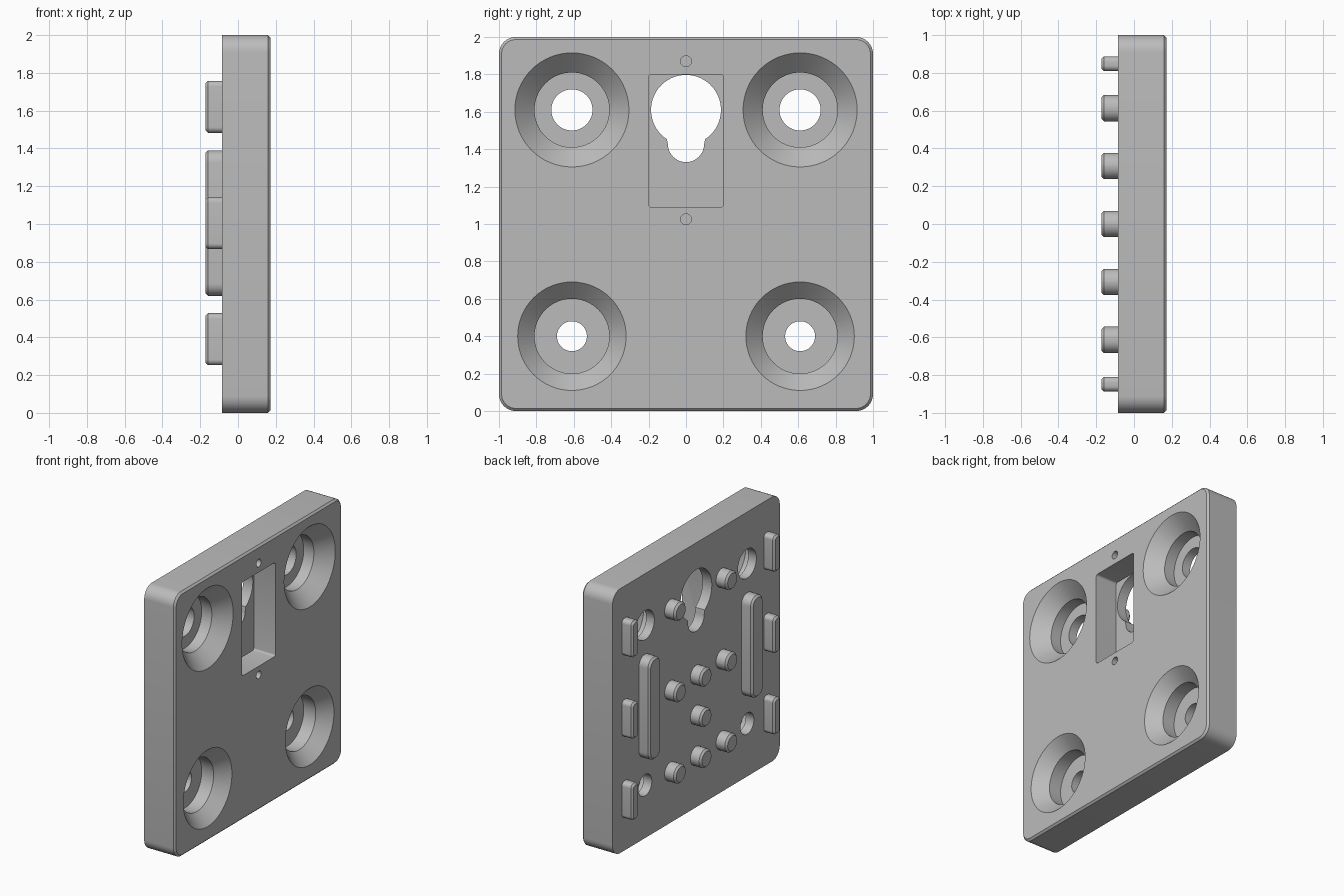
import bpy, bmesh
from math import sin, cos, pi, radians

if "Cube" in bpy.data.objects:
    bpy.data.objects.remove(bpy.data.objects["Cube"], do_unlink=True)

# One plain grey for the whole part
GREY = (0.5, 0.5, 0.5, 1)
grey = bpy.data.materials.new("plain grey")
grey.use_nodes = True
grey.diffuse_color = GREY
grey.node_tree.nodes["Principled BSDF"].inputs["Base Color"].default_value = GREY

BACK, FACE, TIP = -0.085, 0.173, -0.173   # plate back, plate face, peg tips


def arc(cy, cz, r, start, end, n):
    """Points on an arc in the y-z plane, angles in degrees."""
    angles = [radians(start + (end - start) * i / n) for i in range(n + 1)]
    return [(cy + r * cos(a), cz + r * sin(a)) for a in angles]


def circle(cy, cz, r, n=64):
    return arc(cy, cz, r, 0, 360, n)[:-1]


def rounded(cy, cz, w, h, r, n=8):
    """Rectangle outline with rounded corners."""
    a, b = w / 2 - r, h / 2 - r
    corners = [(a, b), (-a, b), (-a, -b), (a, -b)]
    pts = []
    for i, (dy, dz) in enumerate(corners):
        pts += arc(cy + dy, cz + dz, r, 90 * i, 90 * i + 90, n)
    return pts


def loft(name, *sections):
    """Closed solid through (x, outline) sections along x."""
    bm = bmesh.new()
    rings = [[bm.verts.new((x, y, z)) for y, z in pts] for x, pts in sections]
    for a, b in zip(rings, rings[1:]):
        for i in range(len(a)):
            j = (i + 1) % len(a)
            bm.faces.new((a[i], a[j], b[j], b[i]))
    bm.faces.new(rings[0])
    bm.faces.new(rings[-1])
    bmesh.ops.recalc_face_normals(bm, faces=bm.faces)
    mesh = bpy.data.meshes.new(name)
    bm.to_mesh(mesh)
    bm.free()
    mesh.materials.append(grey)
    ob = bpy.data.objects.new(name, mesh)
    bpy.context.collection.objects.link(ob)
    return ob


def activate(ob):
    bpy.ops.object.select_all(action='DESELECT')
    ob.select_set(True)
    bpy.context.view_layer.objects.active = ob


def smooth(ob):
    activate(ob)
    bpy.ops.object.shade_smooth_by_angle(angle=radians(30))


def cut(target, cutter):
    cutter.hide_render = True
    activate(target)
    mod = target.modifiers.new("cut", 'BOOLEAN')
    mod.operation, mod.solver, mod.object = 'DIFFERENCE', 'EXACT', cutter
    bpy.ops.object.modifier_apply(modifier=mod.name)
    bpy.data.objects.remove(cutter, do_unlink=True)


# Plate with rounded corners and a fine chamfer round its face
E = 0.014
plate = loft("plate",
             (BACK, rounded(0, 1, 2, 2, 0.09)),
             (FACE - E, rounded(0, 1, 2, 2, 0.09)),
             (FACE, rounded(0, 1, 2 - 2 * E, 2 - 2 * E, 0.09 - E)))

# Countersunk stepped screw holes: height, mouth radius, bore radius
SEAT = 0.2
for z, mouth, bore in ((1.61, 0.305, 0.11), (0.4, 0.29, 0.08)):
    for y in (-0.61, 0.61):
        depth = mouth - SEAT
        cut(plate, loft("screw_hole_cutter",
                        (BACK - 0.1, circle(y, z, bore)),
                        (FACE - 0.19, circle(y, z, bore)),
                        (FACE - 0.19, circle(y, z, SEAT)),
                        (FACE - depth, circle(y, z, SEAT)),
                        (FACE, circle(y, z, mouth)),
                        (FACE + 0.05, circle(y, z, mouth + 0.05))))

# Rectangular pocket, then the keyhole through its floor
pocket = rounded(0, 1.445, 0.4, 0.71, 0.015, 4)
cut(plate, loft("pocket_cutter", (FACE - 0.18, pocket), (FACE + 0.1, pocket)))
keyhole = arc(0, 1.61, 0.187, -57, 237, 48) + arc(0, 1.428, 0.097, 180, 360, 24)
cut(plate, loft("keyhole_cutter", (BACK - 0.1, keyhole), (FACE - 0.1, keyhole)))

# Small blind holes above and below the pocket
for z in (1.87, 1.025):
    hole = circle(0, z, 0.029, 24)
    cut(plate, loft("pin_hole_cutter", (FACE - 0.1, hole), (FACE + 0.1, hole)))
smooth(plate)


def peg(name, y, z, w, h, r):
    """Chamfered raised stud on the back of the plate."""
    c = 0.014
    base = rounded(y, z, w, h, r)
    tip = rounded(y, z, w - 2 * c, h - 2 * c, r - c)
    smooth(loft(name, (BACK + 0.004, base), (TIP + c, base), (TIP, tip)))


# Round pegs on a regular grid
ROWS = (0.39, 1.005, 1.62)
round_pegs = [(y, z) for z in ROWS for y in (-0.307, 0, 0.307)]
round_pegs.remove((0, ROWS[2]))           # keyhole takes this place
round_pegs.append((0, 0.7))
for y, z in round_pegs:
    peg("round_peg", y, z, 0.14, 0.14, 0.0699)

# Long ribs and short edge ribs on both sides
for side in (-1, 1):
    peg("long_rib", side * 0.613, 1.005, 0.14, 0.77, 0.065)
    for z in ROWS:
        peg("edge_rib", side * 0.848, z, 0.078, 0.275, 0.03)
